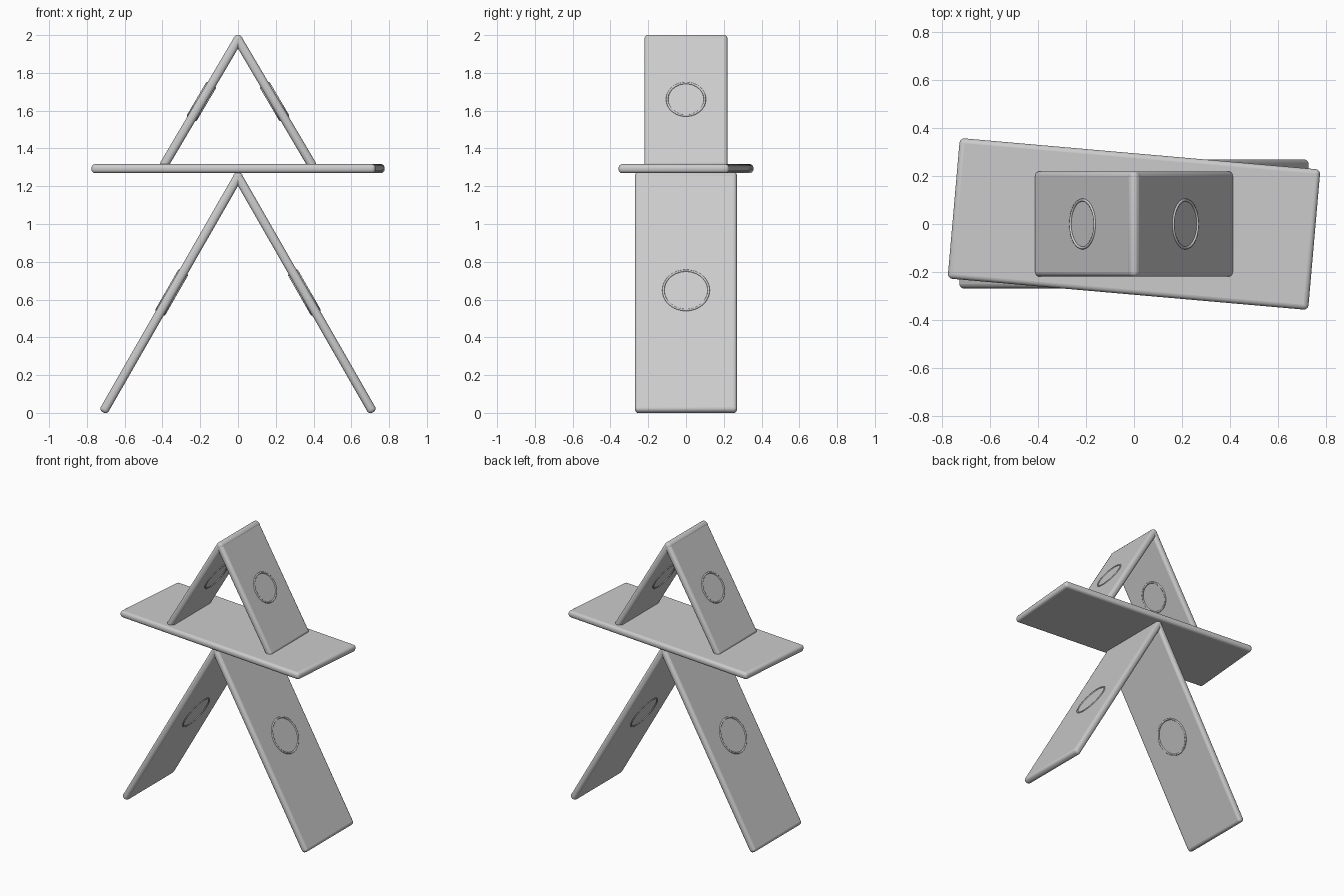
import bpy
from math import atan2, hypot, radians
from mathutils import Matrix, Vector

if "Cube" in bpy.data.objects:
    bpy.data.objects.remove(bpy.data.objects["Cube"])

T = 0.048  # board thickness


def board(name, length, width, matrix):
    """Thin box with rounded edges; length along local z, thickness along local x."""
    bpy.ops.mesh.primitive_cube_add(size=1)
    ob = bpy.context.object
    ob.name = name
    ob.data.transform(Matrix.Diagonal((T, width, length, 1)))
    ob.matrix_world = matrix
    bev = ob.modifiers.new("rounded_edges", 'BEVEL')
    bev.width = 0.02
    bev.segments = 4
    bpy.ops.object.shade_smooth_by_angle(angle=radians(40))
    return ob


def ring(name, radius, matrix):
    """Thin ring lying on a board face."""
    bpy.ops.mesh.primitive_torus_add(major_radius=radius, minor_radius=0.006,
                                     major_segments=48, minor_segments=8)
    ob = bpy.context.object
    ob.name = name
    ob.data.transform(Matrix.Rotation(radians(90), 4, 'Y'))
    ob.matrix_world = matrix
    bpy.ops.object.shade_smooth_by_angle(angle=radians(60))


def leaning_pair(tier, foot_x, foot_z, top_z, width, ring_radius):
    """Two boards leaning together, with a ring on both faces of each."""
    rise = top_z - foot_z
    length = hypot(foot_x, rise) + T
    lean = atan2(foot_x, rise)
    for side, s in (("left", -1), ("right", 1)):
        m = (Matrix.Translation((s * foot_x / 2, 0, (foot_z + top_z) / 2))
             @ Matrix.Rotation(-s * lean, 4, 'Y'))
        board(f"{tier}_{side}_card", length, width, m)
        for face, f in (("a", -1), ("b", 1)):
            offset = Matrix.Translation(Vector((f * T / 2, 0, 0)))
            ring(f"{tier}_{side}_ring_{face}", ring_radius, m @ offset)


# lower and upper leaning cards
leaning_pair("lower", 0.703, 0.024, 1.25, 0.54, 0.12)
leaning_pair("upper", 0.387, 1.32, 1.976, 0.44, 0.10)

# flat card between the tiers, slightly turned
board("flat_card", 1.51, 0.588,
      Matrix.Translation((0, 0, 1.293)) @ Matrix.Rotation(radians(-5), 4, 'Z')
      @ Matrix.Rotation(radians(90), 4, 'Y'))
